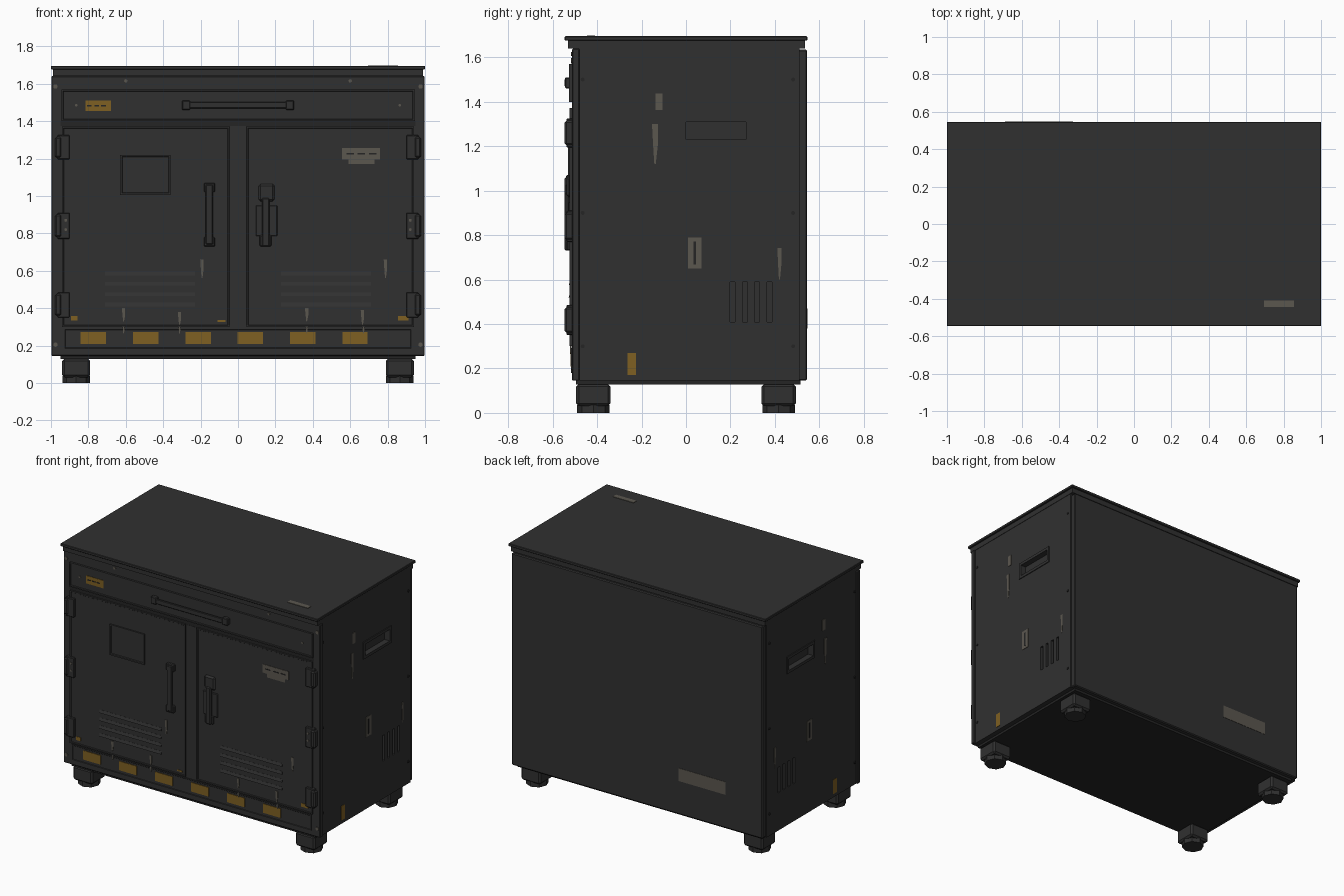
import bpy, bmesh, math
from mathutils import Matrix

if "Cube" in bpy.data.objects:
    bpy.data.objects.remove(bpy.data.objects["Cube"])


def material(name, rgb):
    m = bpy.data.materials.new(name)
    m.diffuse_color = (*rgb, 1)
    m.use_nodes = True
    m.node_tree.nodes["Principled BSDF"].inputs["Base Color"].default_value = m.diffuse_color
    return m


BODY = material("charcoal paint", (0.030, 0.030, 0.030))
DARK = material("dark trim", (0.018, 0.018, 0.018))
GREY = material("worn grey", (0.105, 0.095, 0.078))
GOLD = material("hazard amber", (0.21, 0.115, 0.016))


def finish(bm, name, mat, bevel=0.0):
    me = bpy.data.meshes.new(name)
    bm.to_mesh(me)
    bm.free()
    me.materials.append(mat)
    ob = bpy.data.objects.new(name, me)
    bpy.context.collection.objects.link(ob)
    if bevel:
        mod = ob.modifiers.new("edge", 'BEVEL')
        mod.width = bevel
        mod.segments = 1
    return ob


def cube(bm, x0, x1, y0, y1, z0, z1):
    mx = Matrix.Translation(((x0 + x1) / 2, (y0 + y1) / 2, (z0 + z1) / 2))
    size = Matrix.Diagonal((abs(x1 - x0), abs(y1 - y0), abs(z1 - z0), 1))
    bmesh.ops.create_cube(bm, size=1, matrix=mx @ size)


def box(name, x0, x1, y0, y1, z0, z1, mat=BODY, bevel=0.0):
    bm = bmesh.new()
    cube(bm, x0, x1, y0, y1, z0, z1)
    return finish(bm, name, mat, bevel)


def panel(name, x0, x1, y0, y1, z0, z1, rim, depth, mat=BODY):
    """Box whose front face is inset and pushed back."""
    bm = bmesh.new()
    cube(bm, x0, x1, y0, y1, z0, z1)
    bm.normal_update()
    front = min(bm.faces, key=lambda f: f.calc_center_median().y)
    bmesh.ops.inset_individual(bm, faces=[front], thickness=rim)
    bmesh.ops.inset_individual(bm, faces=[front], thickness=0.004, depth=-depth)
    return finish(bm, name, mat)


def disc(name, x, y, z, r, h, axis, mat=BODY, sides=10):
    rot = {'X': Matrix.Rotation(math.pi / 2, 4, 'Y'),
           'Y': Matrix.Rotation(math.pi / 2, 4, 'X'),
           'Z': Matrix.Identity(4)}[axis]
    bm = bmesh.new()
    bmesh.ops.create_cone(bm, cap_ends=True, segments=sides, radius1=r, radius2=r,
                          depth=h, matrix=Matrix.Translation((x, y, z)) @ rot)
    return finish(bm, name, mat)


def front_plate(name, x0, x1, z0, z1, mat, y):
    return box(name, x0, x1, y - 0.002, y + 0.002, z0, z1, mat)


def scratch(name, pts, place):
    """Thin tapering chip; place maps (across, height, layer) to a point."""
    bm = bmesh.new()
    rings = [[bm.verts.new(place(a, z, k)) for a, z in pts] for k in (-0.003, 0.003)]
    n = len(pts)
    bm.faces.new(rings[0])
    bm.faces.new(rings[1][::-1])
    for i in range(n):
        j = (i + 1) % n
        bm.faces.new((rings[0][j], rings[0][i], rings[1][i], rings[1][j]))
    bmesh.ops.recalc_face_normals(bm, faces=bm.faces)
    return finish(bm, name, GREY)


def chip(c, z0, z1, w):
    zm = z0 + (z1 - z0) * 0.45
    return [(c - w, z1), (c + w, z1), (c + w, zm), (c + w * .3, z0),
            (c - w * .2, z0), (c - w * .6, zm)]


# Cabinet shell with cut vents and side grips
shell = box("cabinet_shell", -0.985, 0.985, -0.495, 0.51, 0.145, 1.65)
bm = bmesh.new()
for s in (-1, 1):
    for y in (0.21, 0.265, 0.32, 0.375):
        cube(bm, s * 0.96, s * 1.05, y - 0.011, y + 0.011, 0.41, 0.59)
    cube(bm, s * 0.95, s * 1.05, 0.0, 0.27, 1.23, 1.31)
cutter = finish(bm, "vent_cutter", BODY)
cutter.hide_render = True
cutter.hide_set(True)
cut = shell.modifiers.new("vents", 'BOOLEAN')
cut.operation = 'DIFFERENCE'
cut.solver = 'EXACT'
cut.object = cutter

box("base_tray", -0.95, 0.95, -0.495, 0.515, 0.128, 0.15, DARK)
box("back_panel", -0.975, 0.975, 0.505, 0.545, 0.145, 1.635, BODY, 0.006)
box("front_frame", -0.998, 0.998, -0.512, -0.48, 0.145, 1.64, BODY, 0.004)
box("top_lip", -0.988, 0.988, -0.53, 0.535, 1.64, 1.68)
box("top_slab", -1, 1, -0.546, 0.546, 1.676, 1.695, BODY, 0.003)

# Feet
for sx in (-1, 1):
    for yc in (-0.417, 0.417):
        box("foot_block", sx * 0.79, sx * 0.94, yc - 0.077, yc + 0.077, 0.03, 0.13, BODY, 0.012)
        disc("foot_pad", sx * 0.865, yc, 0.018, 0.073, 0.036, 'Z', BODY, 8)

# Drawer with bar handle
panel("drawer_front", -0.945, 0.945, -0.526, -0.5, 1.4, 1.57, 0.012, 0.006)
box("drawer_gap", -0.95, 0.95, -0.514, -0.5, 1.375, 1.402, DARK)
box("drawer_handle_bar", -0.26, 0.26, -0.546, -0.534, 1.468, 1.503, BODY, 0.004)
for s in (-1, 1):
    box("drawer_handle_end", s * 0.255, s * 0.3, -0.545, -0.515, 1.46, 1.51, BODY, 0.005)
front_plate("drawer_label", -0.815, -0.68, 1.455, 1.51, GOLD, -0.521)
for x in (-0.795, -0.755, -0.72):
    front_plate("drawer_label_dash", x - 0.013, x + 0.013, 1.479, 1.486, DARK, -0.523)

# Doors, centre seam, louvres and hinges
for s in (-1, 1):
    panel("door", s * 0.045, s * 0.942, -0.524, -0.5, 0.3, 1.372, 0.012, 0.004)
    for i in range(4):
        z = 0.41 + i * 0.055
        bm = bmesh.new()
        cube(bm, s * 0.23, s * 0.71, -0.528, -0.517, z, z + 0.02)
        for v in bm.verts:
            if v.co.z > z + 0.01 and v.co.y < -0.52:
                v.co.y = -0.521
        finish(bm, "door_louvre", BODY)
    for z0, z1 in ((1.195, 1.325), (0.77, 0.91), (0.35, 0.485)):
        box("hinge_leaf", s * 0.9, s * 0.965, -0.538, -0.505, z0, z1, BODY, 0.004)
        box("hinge_knuckle", s * 0.945, s * 0.978, -0.546, -0.505, z0 + 0.01, z1 - 0.01, BODY, 0.008)
    for z in (0.82, 0.87):
        disc("hinge_screw", s * 0.921, -0.538, z, 0.008, 0.006, 'Y', GREY)
    for z in (0.205, 1.585):
        disc("frame_screw", s * 0.976, -0.513, z, 0.012, 0.008, 'Y', GREY)
    disc("lip_screw", s * 0.6, -0.513, 1.615, 0.009, 0.008, 'Y', GREY)
    disc("drawer_screw", s * 0.865, -0.521, 1.485, 0.007, 0.006, 'Y', GREY)
box("centre_seam", -0.045, 0.045, -0.515, -0.505, 0.31, 1.37, BODY)
for x in (-0.046, 0.046):
    front_plate("door_edge_line", x - 0.004, x + 0.004, 0.31, 1.372, DARK, -0.523)

# Left door window and pull, right door latch
panel("door_window", -0.63, -0.36, -0.53, -0.515, 1.005, 1.22, 0.014, 0.006)
box("left_pull", -0.173, -0.133, -0.546, -0.532, 0.74, 1.06, BODY, 0.005)
for z in (0.73, 1.02):
    box("left_pull_mount", -0.183, -0.123, -0.541, -0.515, z, z + 0.05, BODY, 0.005)
box("latch_plate", 0.095, 0.21, -0.528, -0.515, 0.785, 0.95, BODY, 0.004)
box("latch_cap", 0.11, 0.195, -0.538, -0.515, 0.97, 1.065, BODY, 0.012)
box("latch_lever", 0.128, 0.168, -0.546, -0.525, 0.73, 0.99, BODY, 0.006)
box("latch_foot", 0.115, 0.18, -0.536, -0.515, 0.73, 0.79, BODY, 0.006)

# Right door label
front_plate("door_label", 0.555, 0.76, 1.195, 1.255, GREY, -0.521)
front_plate("door_label_tab", 0.59, 0.73, 1.17, 1.196, GREY, -0.521)
for x in (0.6, 0.66, 0.72):
    front_plate("door_label_dash", x - 0.02, x + 0.02, 1.222, 1.229, DARK, -0.523)

# Kick rail and hazard blocks
panel("kick_rail", -0.93, 0.93, -0.518, -0.505, 0.18, 0.292, 0.008, 0.003)
for i in range(6):
    x = -0.773 + i * 0.2797
    front_plate("hazard_block", x - 0.068, x + 0.068, 0.208, 0.272, GOLD, -0.517)
for x0, x1, z0, z1 in ((-0.892, -0.858, 0.333, 0.358), (0.855, 0.912, 0.333, 0.358),
                       (-0.11, -0.068, 0.326, 0.336)):
    front_plate("corner_mark", x0, x1, z0, z1, GOLD, -0.521)

# Chipped paint on the front
for x, z0, z1 in ((-0.193, 0.56, 0.66), (0.788, 0.56, 0.66), (-0.612, 0.33, 0.40),
                  (-0.313, 0.31, 0.38), (0.367, 0.33, 0.40), (0.665, 0.31, 0.39)):
    scratch("door_chip", chip(x, z0, z1, 0.009), lambda a, z, k: (a, -0.521 + k, z))
for x in (-0.612, -0.313, 0.367, 0.67):
    scratch("rail_chip", chip(x, 0.265, 0.31, 0.006), lambda a, z, k: (a, -0.519 + k, z))

# Side details, same on both sides
for s in (-1, 1):
    def side(name, y0, y1, z0, z1, mat, t=0.003):
        return box(name, s * 0.983, s * (0.985 + t), y0, y1, z0, z1, mat)
    for z0, z1 in ((1.21, 1.23), (1.31, 1.33)):
        side("grip_rim", -0.02, 0.29, z0, z1, BODY, 0.006)
    for y0, y1 in ((-0.02, 0.0), (0.27, 0.29)):
        side("grip_rim_end", y0, y1, 1.23, 1.31, BODY, 0.006)
    side("side_tag", -0.137, -0.106, 1.362, 1.438, GREY)
    side("side_plate", 0.01, 0.07, 0.65, 0.79, GREY)
    side("side_plate_slot", 0.033, 0.044, 0.668, 0.772, DARK, 0.005)
    side("side_hazard", -0.264, -0.224, 0.17, 0.27, GOLD)
    for y, z0, z1, w in ((-0.14, 1.12, 1.3, 0.013), (0.42, 0.6, 0.742, 0.009)):
        scratch("side_chip", chip(y, z0, z1, w), lambda a, z, k: (s * (0.985 + k), a, z))
    for y in (-0.465, 0.482):
        for z in (0.3, 0.9, 1.5):
            disc("side_screw", s * 0.986, y, z, 0.009, 0.008, 'X', DARK)

# Worn marks on the top and the back
box("top_mark", 0.695, 0.855, -0.445, -0.41, 1.69, 1.698, GREY)
box("back_mark", -0.69, -0.325, 0.54, 0.547, 0.38, 0.47, GREY)
